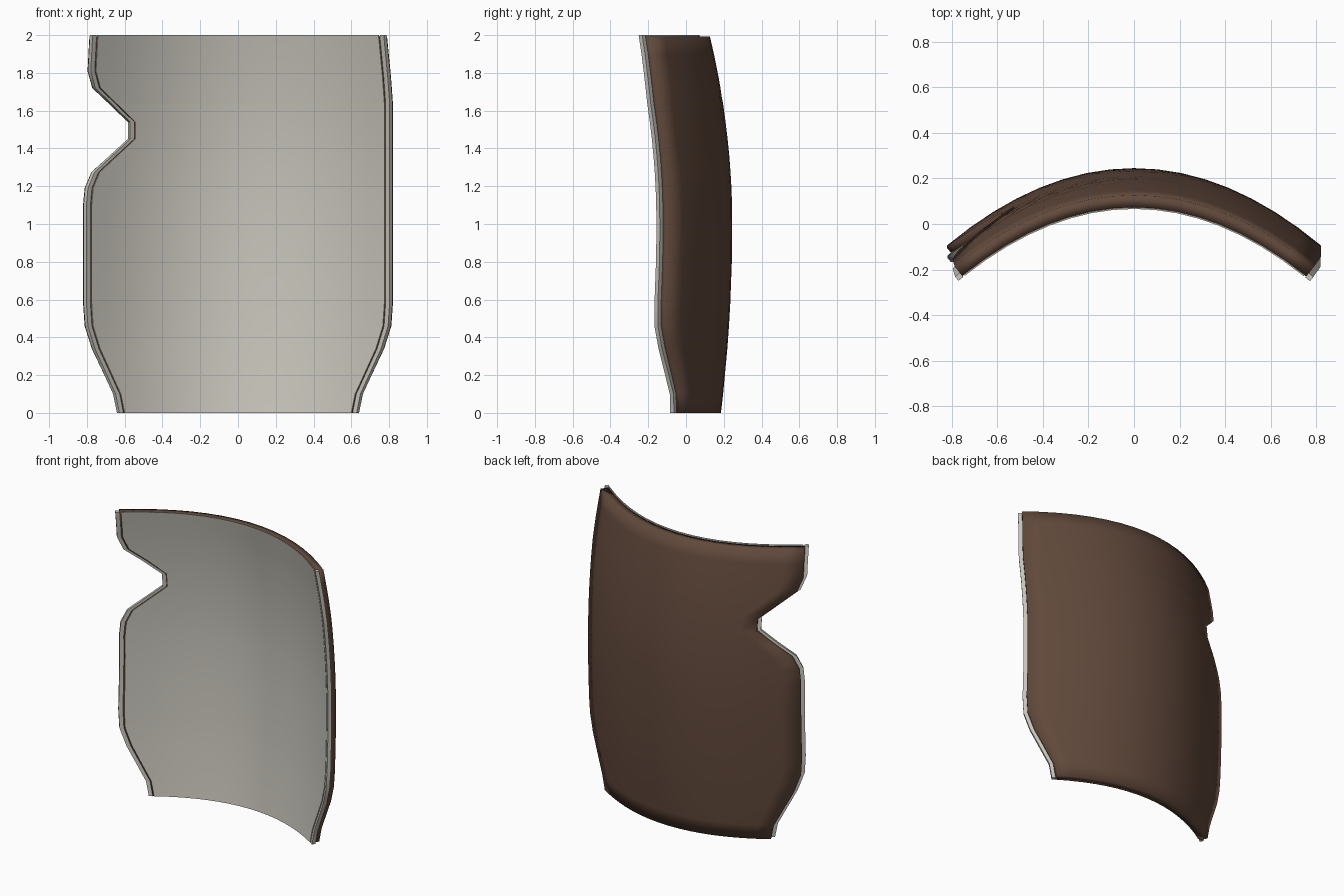
import bpy
import math

cube = bpy.data.objects.get("Cube")
if cube:
    bpy.data.objects.remove(cube, do_unlink=True)


def material(name, rgb):
    m = bpy.data.materials.new(name)
    m.use_nodes = True
    m.diffuse_color = (*rgb, 1)
    bsdf = m.node_tree.nodes["Principled BSDF"]
    bsdf.inputs["Base Color"].default_value = (*rgb, 1)
    bsdf.inputs["Roughness"].default_value = 0.7
    return m


brown = material("dark_brown_leather", (0.12, 0.066, 0.044))
grey = material("warm_grey_lining", (0.58, 0.56, 0.50))

# Side outlines as (z, distance from the centre line)
LOWER = [(0, 0.61), (0.1, 0.63), (0.34, 0.74), (0.46, 0.777), (0.58, 0.785)]
PLAIN_SIDE = LOWER + [(1.64, 0.785), (1.78, 0.775), (2, 0.754)]
NOTCHED_SIDE = LOWER + [(1.1, 0.785), (1.19, 0.777), (1.275, 0.742),
                        (1.45, 0.553), (1.54, 0.553), (1.72, 0.738),
                        (1.81, 0.762), (2, 0.752)]
LEVELS = sorted({z for z, _ in PLAIN_SIDE + NOTCHED_SIDE} | {0.8, 0.95, 1.36, 1.63, 1.9})


def reach(outline, z):
    for (z0, a), (z1, b) in zip(outline, outline[1:]):
        if z <= z1:
            return a + (b - a) * (z - z0) / (z1 - z0)
    return outline[-1][1]


def plain_edge(z):
    return reach(PLAIN_SIDE, z)


def notched_edge(z):
    return -reach(NOTCHED_SIDE, z)


BEND = 0.53


def surface(x, z, depth):
    """Point on the bowed inner surface, pushed back by depth along its normal."""
    belly = 0.19 - (0.12 if z > 1 else 0.06) * (z - 1) ** 2
    slope = 2 * BEND * x
    n = math.hypot(slope, 1)
    return (x + depth * slope / n, belly - BEND * x * x + depth / n, z)


def slab(name, start, end, front, back, cols, top, mat, angle):
    """Closed curved sheet between two side edges and two depths."""
    rows = [min(z, top) for z in LEVELS]
    verts = []
    for depth in (front, back):
        for z in rows:
            a, b = start(z), end(z)
            verts += [surface(a + (b - a) * i / cols, z, depth) for i in range(cols + 1)]
    w, h = cols + 1, len(rows)
    layer = w * h
    faces = []
    for r in range(h - 1):
        for c in range(cols):
            i = r * w + c
            quad = (i, i + 1, i + 1 + w, i + w)
            faces.append(quad)
            faces.append(tuple(v + layer for v in reversed(quad)))
    # walls joining front and back along the border
    loop = list(range(w)) + [r * w + cols for r in range(1, h)]
    loop += [(h - 1) * w + c for c in range(cols - 1, -1, -1)]
    loop += [r * w for r in range(h - 2, 0, -1)]
    for i, j in zip(loop, loop[1:] + loop[:1]):
        faces.append((j, i, i + layer, j + layer))
    mesh = bpy.data.meshes.new(name)
    mesh.from_pydata(verts, [], faces)
    mesh.materials.append(mat)
    obj = bpy.data.objects.new(name, mesh)
    bpy.context.collection.objects.link(obj)
    bpy.ops.object.select_all(action="DESELECT")
    obj.select_set(True)
    bpy.context.view_layer.objects.active = obj
    if angle is None:
        bpy.ops.object.shade_smooth()
    else:
        bpy.ops.object.shade_smooth_by_angle(angle=angle)
    return obj


CREASE = math.radians(35)
GAP = 0.008

# Thick curved outer body
slab("shield_body", notched_edge, plain_edge, 0, 0.055, 16, 1.993, brown, None)

# Thin lining on the hollow side, leaving a narrow dark seam
slab("inner_lining", lambda z: notched_edge(z) + GAP, lambda z: plain_edge(z) - GAP,
     -0.004, 0.002, 16, 2, grey, CREASE)

# Rims that overhang both side edges
RIM = 0.02
slab("right_rim", lambda z: notched_edge(z) - RIM, lambda z: notched_edge(z) + 0.001,
     -0.004, 0.02, 1, 2, grey, CREASE)
slab("left_rim", lambda z: plain_edge(z) - 0.001, lambda z: plain_edge(z) + RIM,
     -0.004, 0.02, 1, 2, grey, CREASE)
